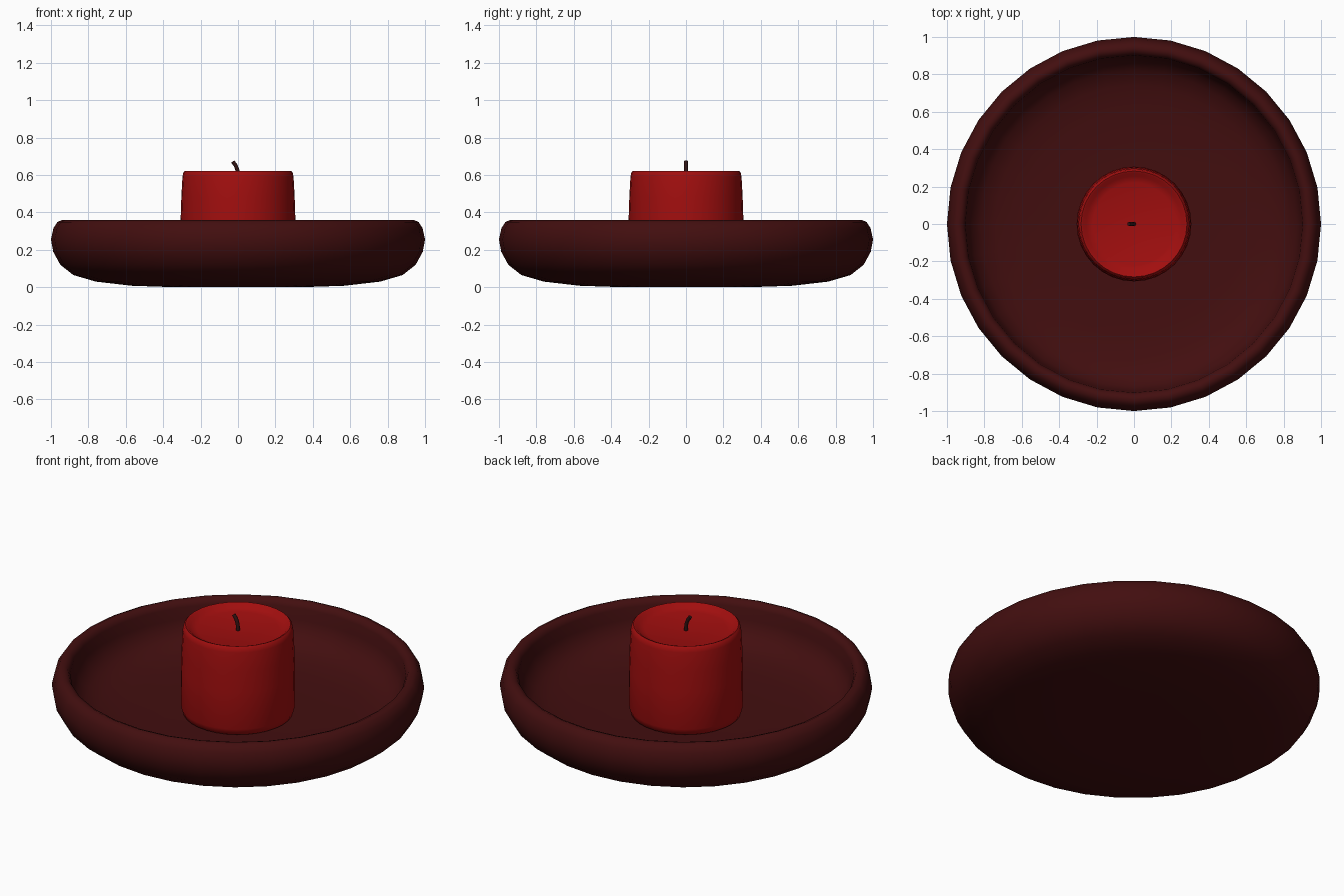
import bpy, bmesh, math
from mathutils import Vector

if "Cube" in bpy.data.objects:
    bpy.data.objects.remove(bpy.data.objects["Cube"])


def material(name, rgb):
    m = bpy.data.materials.new(name)
    m.diffuse_color = (*rgb, 1)
    m.use_nodes = True
    m.node_tree.nodes["Principled BSDF"].inputs["Base Color"].default_value = m.diffuse_color
    return m


def finish(name, bm, mat, angle):
    bmesh.ops.remove_doubles(bm, verts=bm.verts, dist=1e-5)
    bmesh.ops.recalc_face_normals(bm, faces=bm.faces)
    mesh = bpy.data.meshes.new(name)
    bm.to_mesh(mesh)
    bm.free()
    mesh.materials.append(mat)
    ob = bpy.data.objects.new(name, mesh)
    bpy.context.collection.objects.link(ob)
    bpy.ops.object.select_all(action='DESELECT')
    bpy.context.view_layer.objects.active = ob
    ob.select_set(True)
    bpy.ops.object.shade_smooth_by_angle(angle=math.radians(angle))
    return ob


def lathe(name, profile, mat, steps=32, angle=60):
    bm = bmesh.new()
    vs = [bm.verts.new((r, 0, z)) for r, z in profile]
    es = [bm.edges.new(p) for p in zip(vs, vs[1:])]
    bmesh.ops.spin(bm, geom=vs + es, cent=(0, 0, 0), axis=(0, 0, 1),
                   angle=math.tau, steps=steps)
    return finish(name, bm, mat, angle)


dish_mat = material("dark maroon", (0.055, 0.0045, 0.0048))
wax_mat = material("red wax", (0.36, 0.0045, 0.0045))
wick_mat = material("burnt wick", (0.03, 0.006, 0.006))

# Shallow round dish with a rolled rim
lathe("dish", [(0, 0), (0.36, 0.001), (0.57, 0.008), (0.76, 0.03), (0.88, 0.065),
               (0.95, 0.12), (0.988, 0.19), (1.0, 0.255), (0.987, 0.315),
               (0.966, 0.348), (0.94, 0.36), (0.915, 0.35), (0.902, 0.325),
               (0.895, 0.26), (0.87, 0.2), (0.82, 0.155), (0.74, 0.125),
               (0.6, 0.108), (0.4, 0.1), (0, 0.098)], dish_mat)

# Candle with softened edges and a sunken top
lathe("candle", [(0, 0.09), (0.27, 0.09), (0.295, 0.105), (0.306, 0.14), (0.307, 0.36),
                 (0.303, 0.48), (0.297, 0.59), (0.292, 0.613), (0.283, 0.622),
                 (0.272, 0.618), (0.255, 0.602), (0.22, 0.592), (0, 0.586)], wax_mat)

# Bent wick: an eight-sided tube swept along a short curve
path = [Vector(p) for p in ((0, 0, 0.57), (0, 0, 0.60), (-0.003, 0, 0.625),
                            (-0.012, 0, 0.65), (-0.028, 0, 0.672))]
bm = bmesh.new()
rings = []
for i, p in enumerate(path):
    t = (path[min(i + 1, len(path) - 1)] - path[max(i - 1, 0)]).normalized()
    u, v = Vector((0, 1, 0)), t.cross(Vector((0, 1, 0)))
    rings.append([bm.verts.new(p + 0.0105 * (u * math.cos(a) + v * math.sin(a)))
                  for a in (k * math.tau / 8 for k in range(8))])
for a, b in zip(rings, rings[1:]):
    for k in range(8):
        bm.faces.new((a[k], a[(k + 1) % 8], b[(k + 1) % 8], b[k]))
bm.faces.new(rings[0])
bm.faces.new(rings[-1])
finish("wick", bm, wick_mat, 50)
